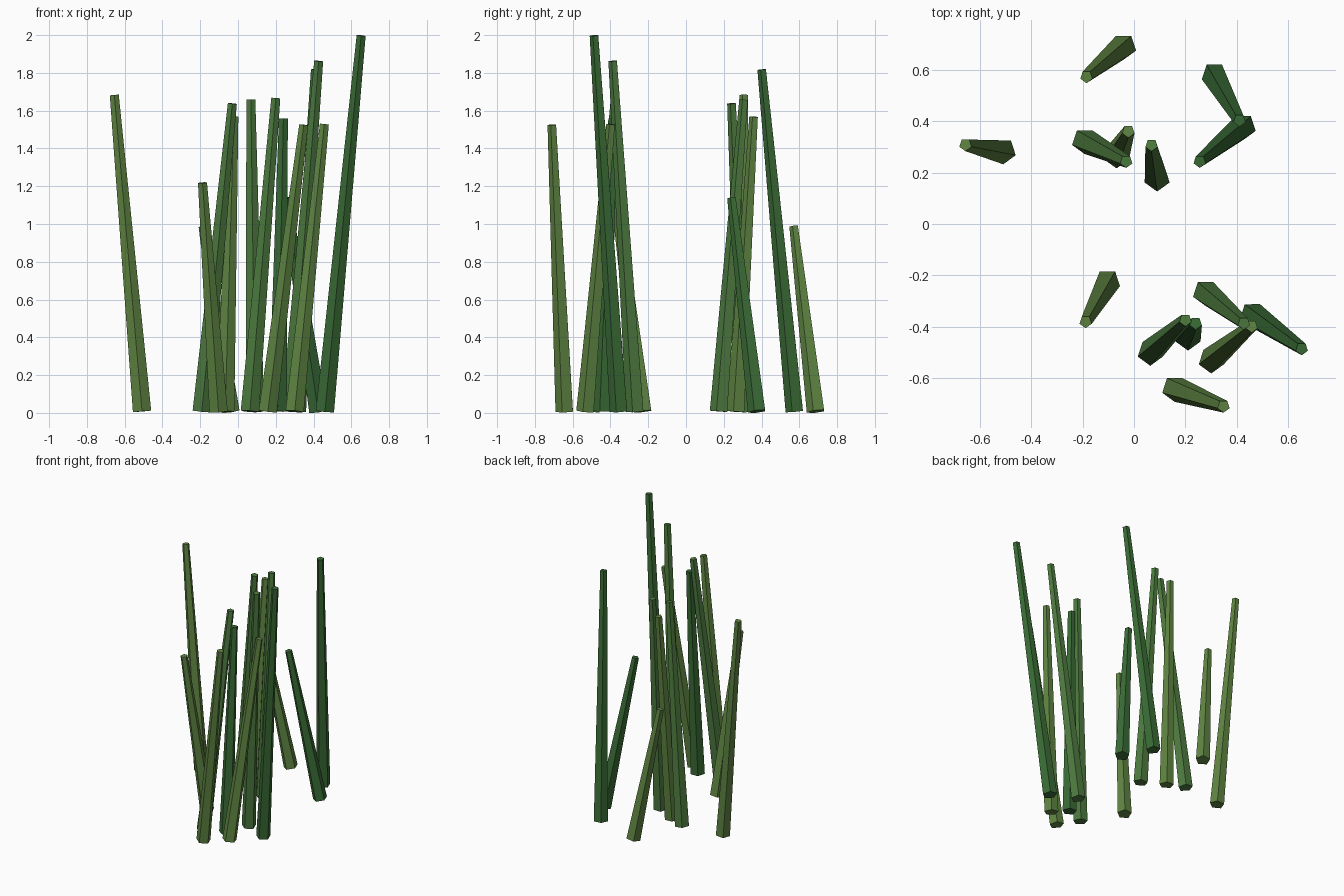
import bpy, bmesh, math
from mathutils import Vector

if "Cube" in bpy.data.objects:
    bpy.data.objects.remove(bpy.data.objects["Cube"])

R_BASE, R_TIP, SIDES, Z0 = 0.051, 0.025, 5, 0.008

# Three greens
def make_mat(name, rgb):
    m = bpy.data.materials.new(name)
    m.diffuse_color = (*rgb, 1)
    m.use_nodes = True
    m.node_tree.nodes["Principled BSDF"].inputs["Base Color"].default_value = m.diffuse_color
    return m

mats = {
    "dark": make_mat("dark_green", (0.042, 0.15, 0.036)),
    "mid": make_mat("mid_green", (0.075, 0.20, 0.05)),
    "olive": make_mat("olive_green", (0.115, 0.235, 0.055)),
}

# Tapered five-sided stalk leaning from its base point to its tip point
def stalk(i, base, tip, height, colour):
    a = Vector((*base, Z0))
    b = Vector((*tip, height - 0.002))
    turn = Vector((0, 0, 1)).rotation_difference(b - a)
    bm = bmesh.new()
    rings = []
    for centre, r in ((a, R_BASE), (b, R_TIP)):
        ring = []
        for k in range(SIDES):
            t = -math.pi / 2 + k * math.tau / SIDES
            ring.append(bm.verts.new(centre + turn @ Vector((r * math.cos(t), r * math.sin(t), 0))))
        rings.append(ring)
    low, top = rings
    for k in range(SIDES):
        n = (k + 1) % SIDES
        bm.faces.new((low[k], low[n], top[n], top[k]))
    bm.faces.new(low[::-1])
    bm.faces.new(top)
    me = bpy.data.meshes.new(f"stalk_{i:02d}")
    bm.to_mesh(me)
    bm.free()
    me.materials.append(mats[colour])
    bpy.context.collection.objects.link(bpy.data.objects.new(me.name, me))

# Base xy, tip xy, height, colour
stalks = [
    # rear clump
    ((-0.04, 0.69), (-0.185, 0.572), 0.99, "olive"),
    ((-0.508, 0.283), (-0.655, 0.308), 1.685, "olive"),
    ((-0.192, 0.323), (-0.03, 0.243), 1.64, "mid"),
    ((-0.068, 0.267), (-0.022, 0.36), 1.57, "olive"),
    ((0.09, 0.177), (0.068, 0.307), 1.66, "mid"),
    ((0.312, 0.578), (0.41, 0.403), 1.82, "dark"),
    ((0.425, 0.378), (0.255, 0.243), 1.14, "dark"),
    # front clump
    ((-0.103, -0.225), (-0.188, -0.38), 1.22, "olive"),
    ((0.063, -0.50), (0.20, -0.373), 1.668, "mid"),
    ((0.21, -0.441), (0.24, -0.386), 1.56, "dark"),
    ((0.278, -0.267), (0.427, -0.386), 1.865, "mid"),
    ((0.30, -0.53), (0.457, -0.397), 1.53, "olive"),
    ((0.46, -0.353), (0.652, -0.485), 2.0, "dark"),
    ((0.158, -0.64), (0.348, -0.708), 1.527, "olive"),
]
for i, s in enumerate(stalks, 1):
    stalk(i, *s)
